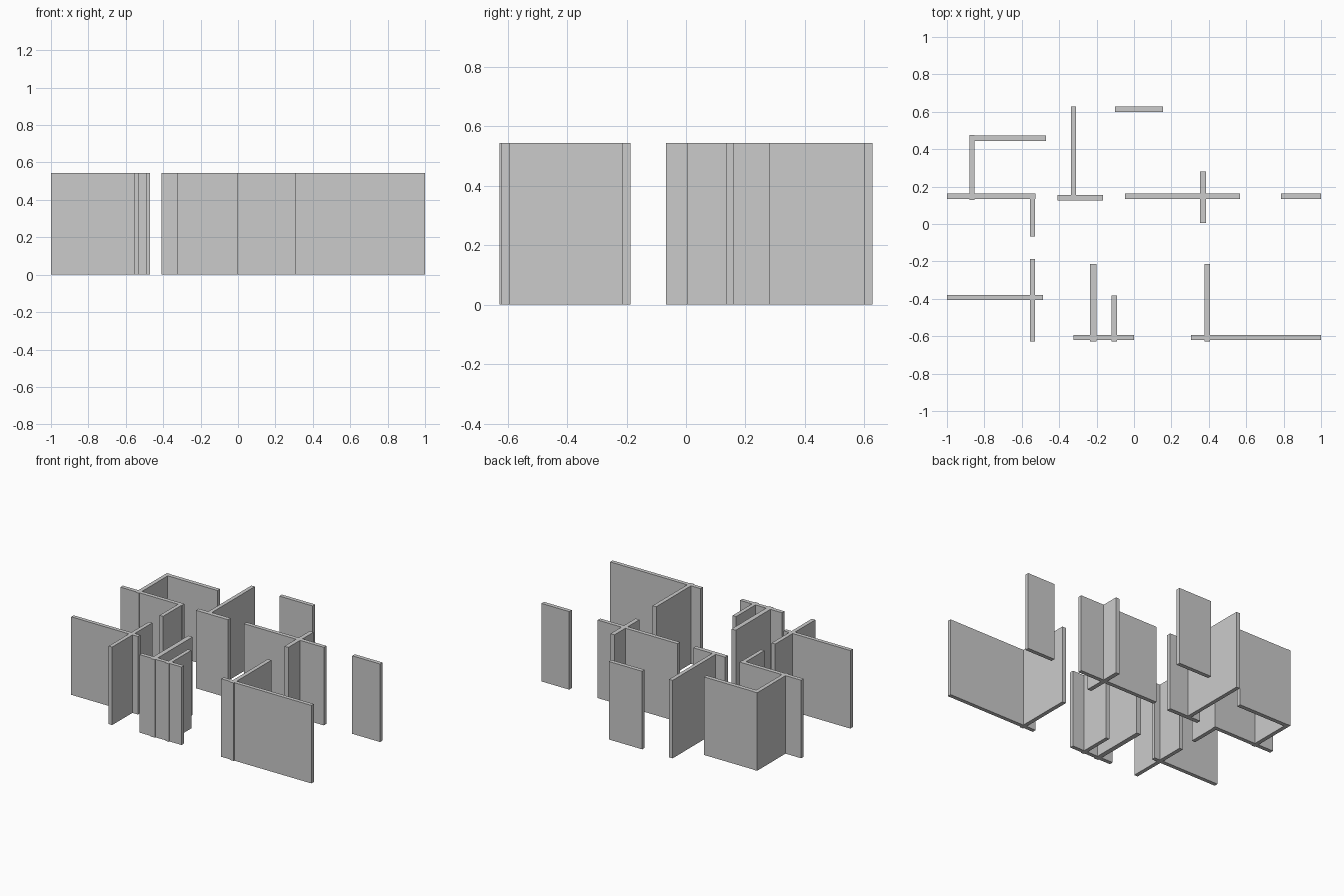
import bpy

if "Cube" in bpy.data.objects:
    bpy.data.objects.remove(bpy.data.objects["Cube"])

HEIGHT = 0.543


def wall(name, x0, x1, y0, y1):
    """One upright rectangular wall panel standing on the floor."""
    bpy.ops.mesh.primitive_cube_add(
        size=1, location=((x0 + x1) / 2, (y0 + y1) / 2, HEIGHT / 2))
    ob = bpy.context.object
    ob.name = name
    ob.scale = (x1 - x0, y1 - y0, HEIGHT)
    bpy.ops.object.transform_apply(location=False, rotation=False, scale=True)


# Walls running left to right: name, x span, y span
LENGTHWISE = [
    ("back_left_wall", -0.88, -0.47, 0.444, 0.473),
    ("back_middle_wall", -0.102, 0.155, 0.60, 0.628),
    ("middle_left_wall", -1.0, -0.526, 0.134, 0.162),
    ("middle_short_wall", -0.41, -0.166, 0.125, 0.155),
    ("middle_right_wall", -0.048, 0.567, 0.134, 0.162),
    ("right_end_wall", 0.786, 1.0, 0.134, 0.162),
    ("left_inner_wall", -1.0, -0.487, -0.406, -0.379),
    ("front_middle_wall", -0.324, 0.0, -0.621, -0.594),
    ("front_right_wall", 0.305, 1.0, -0.621, -0.594),
]

# Partitions running front to back: name, x span, y span
CROSSWISE = [
    ("back_left_partition", -0.88, -0.852, 0.128, 0.475),
    ("middle_left_partition", -0.556, -0.529, -0.068, 0.162),
    ("front_left_partition", -0.556, -0.529, -0.628, -0.187),
    ("back_centre_partition", -0.337, -0.31, 0.126, 0.628),
    ("middle_right_partition", 0.354, 0.384, 0.005, 0.282),
    ("front_centre_partition", -0.234, -0.201, -0.628, -0.213),
    ("front_short_partition", -0.119, -0.092, -0.628, -0.382),
    ("front_right_partition", 0.378, 0.406, -0.628, -0.213),
]

for spec in LENGTHWISE + CROSSWISE:
    wall(*spec)
